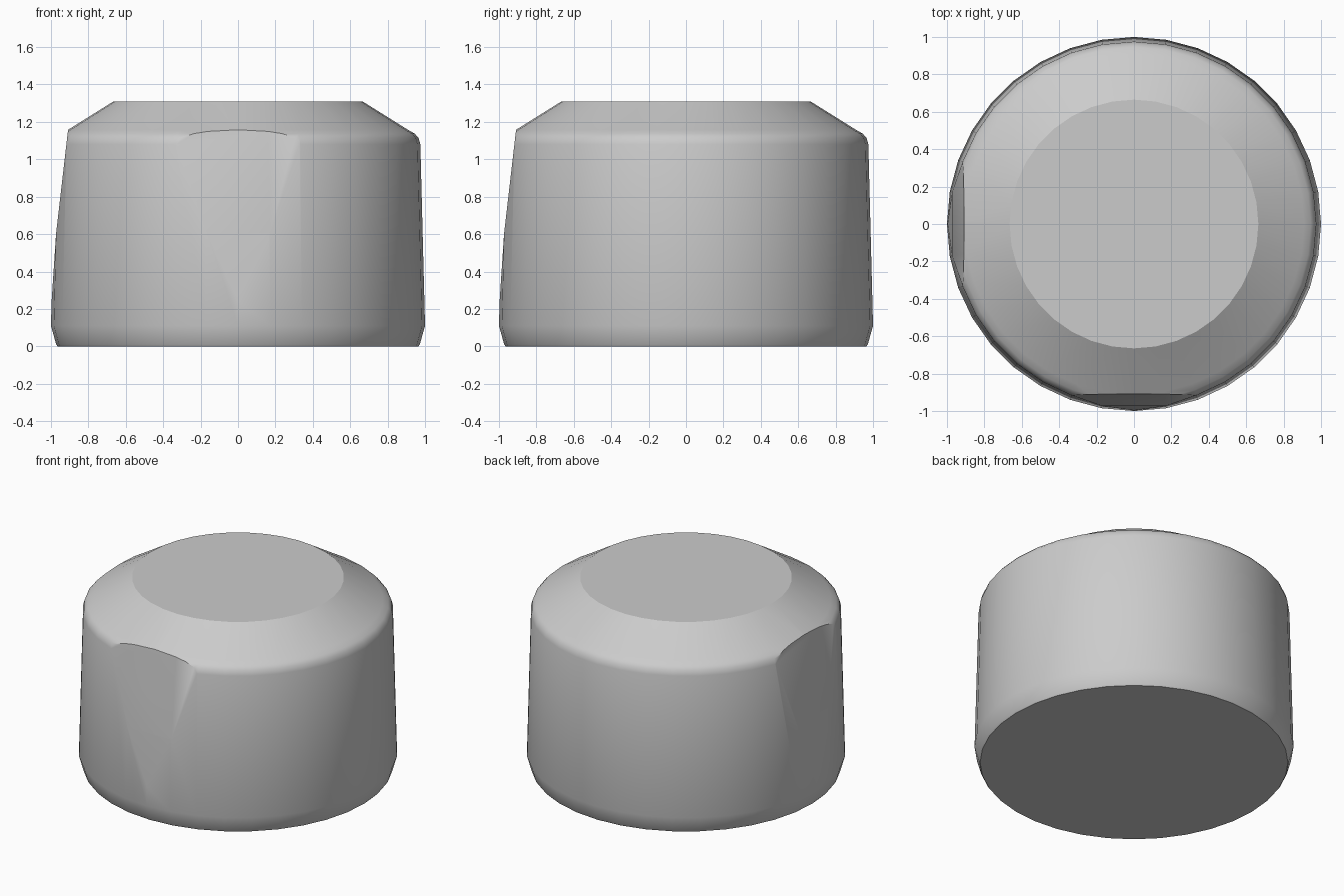
import bpy
import bmesh
import math
from mathutils import Vector

cube = bpy.data.objects.get("Cube")
if cube:
    bpy.data.objects.remove(cube, do_unlink=True)

SEGMENTS = 36

# One plain grey
grey = bpy.data.materials.new("plain_grey")
grey.use_nodes = True
colour = (0.6, 0.6, 0.6, 1)
grey.diffuse_color = colour
grey.node_tree.nodes["Principled BSDF"].inputs["Base Color"].default_value = colour

# Turned body: radius and height from the base up to the top disc
profile = [(0.965, 0), (0.972, 0.01), (1, 0.11), (0.975, 1.08),
           (0.965, 1.115), (0.945, 1.137), (0.91, 1.157), (0.665, 1.31)]
bm = bmesh.new()
rings = []
for radius, z in profile:
    angles = [2 * math.pi * i / SEGMENTS for i in range(SEGMENTS)]
    rings.append([bm.verts.new((radius * math.cos(a), radius * math.sin(a), z)) for a in angles])
for low, high in zip(rings, rings[1:]):
    for i in range(SEGMENTS):
        j = (i + 1) % SEGMENTS
        bm.faces.new((low[i], low[j], high[j], high[i]))
bm.faces.new(rings[0][::-1])
bm.faces.new(rings[-1])


def shave(direction, upper, lower):
    """Cut a leaning flat through two (distance, height) points."""
    slope = (lower[0] - upper[0]) / (upper[1] - lower[1])
    normal = (direction + Vector((0, 0, slope))).normalized()
    point = direction * upper[0] + Vector((0, 0, upper[1]))
    cut = bmesh.ops.bisect_plane(bm, geom=bm.verts[:] + bm.edges[:] + bm.faces[:],
                                 plane_co=point, plane_no=normal, clear_outer=True)
    edges = [e for e in cut["geom_cut"] if isinstance(e, bmesh.types.BMEdge)]
    bmesh.ops.contextual_create(bm, geom=edges)


# Shallow flats on the front and right, each bent slightly part way down
for side in (Vector((-1, 0, 0)), Vector((0, -1, 0))):
    shave(side, (0.909, 1.155), (0.973, 0.6))
    shave(side, (0.973, 0.6), (0.998, 0.22))

bmesh.ops.recalc_face_normals(bm, faces=bm.faces[:])
mesh = bpy.data.meshes.new("body")
bm.to_mesh(mesh)
bm.free()
mesh.materials.append(grey)
body = bpy.data.objects.new("body", mesh)
bpy.context.collection.objects.link(body)

# Smooth sides with crisp rims
bpy.ops.object.select_all(action='DESELECT')
body.select_set(True)
bpy.context.view_layer.objects.active = body
bpy.ops.object.shade_smooth_by_angle(angle=math.radians(28))
